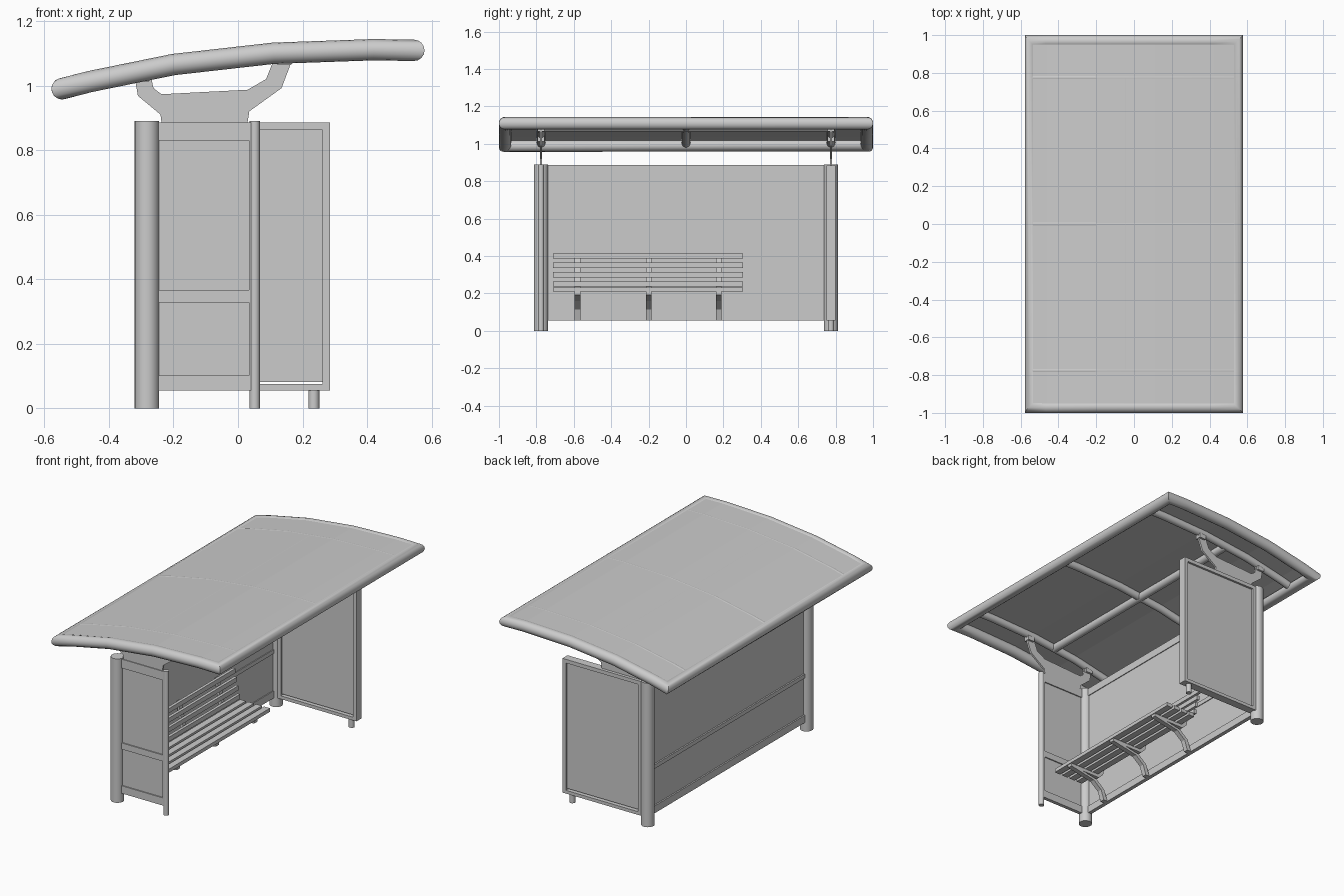
import bpy, bmesh, math
from mathutils import Vector

if "Cube" in bpy.data.objects:
    bpy.data.objects.remove(bpy.data.objects["Cube"], do_unlink=True)

grey = bpy.data.materials.new("light_grey")
grey.use_nodes = True
grey.diffuse_color = (0.6, 0.6, 0.6, 1)
grey.node_tree.nodes["Principled BSDF"].inputs["Base Color"].default_value = grey.diffuse_color


def finish(name, bm, smooth=False):
    bmesh.ops.recalc_face_normals(bm, faces=bm.faces)
    mesh = bpy.data.meshes.new(name)
    bm.to_mesh(mesh)
    bm.free()
    mesh.materials.append(grey)
    obj = bpy.data.objects.new(name, mesh)
    bpy.context.collection.objects.link(obj)
    if smooth:
        bpy.ops.object.select_all(action='DESELECT')
        obj.select_set(True)
        bpy.context.view_layer.objects.active = obj
        bpy.ops.object.shade_smooth_by_angle(angle=math.radians(35))
    return obj


def box(name, x0, x1, y0, y1, z0, z1):
    bm = bmesh.new()
    bmesh.ops.create_cube(bm, size=1)
    for v in bm.verts:
        v.co = ((x0 + x1) / 2 + v.co.x * (x1 - x0),
                (y0 + y1) / 2 + v.co.y * (y1 - y0),
                (z0 + z1) / 2 + v.co.z * (z1 - z0))
    return finish(name, bm)


def post(name, x, y, radius, z0, z1, sides=24):
    bm = bmesh.new()
    bmesh.ops.create_cone(bm, cap_ends=True, segments=sides, radius1=radius,
                          radius2=radius, depth=z1 - z0)
    bmesh.ops.translate(bm, verts=bm.verts, vec=(x, y, (z0 + z1) / 2))
    return finish(name, bm, True)


def tube(name, path, radius, closed=False, sides=16):
    # sweep a circle along a path with mitred joints
    pts = [Vector(p) for p in path]
    n = len(pts)
    bm = bmesh.new()
    rings = []
    for i, p in enumerate(pts):
        d1 = (pts[(i + 1) % n] - p).normalized()
        d0 = (p - pts[i - 1]).normalized()
        if not closed and i == 0:
            d0 = d1
        if not closed and i == n - 1:
            d1 = d0
        side = d0.cross(Vector((0, 0, 1)))
        side = side.normalized() if side.length > 0.001 else Vector((0, 1, 0))
        up = side.cross(d0)
        normal = d0 + d1
        ring = []
        for k in range(sides):
            a = 2 * math.pi * k / sides
            o = (side * math.cos(a) + up * math.sin(a)) * radius
            ring.append(bm.verts.new(p + o - d0 * (o.dot(normal) / d0.dot(normal))))
        rings.append(ring)
    for i in range(n if closed else n - 1):
        a, b = rings[i], rings[(i + 1) % n]
        for k in range(sides):
            m = (k + 1) % sides
            bm.faces.new((a[k], a[m], b[m], b[k]))
    if not closed:
        bm.faces.new(rings[0])
        bm.faces.new(rings[-1])
    return finish(name, bm, True)


def plate(name, profile, y, thick):
    # flat x-z outline given thickness along y
    bm = bmesh.new()
    face = bm.faces.new([bm.verts.new((x, y - thick / 2, z)) for x, z in profile])
    new = bmesh.ops.extrude_face_region(bm, geom=[face])["geom"]
    bmesh.ops.translate(bm, vec=(0, thick, 0),
                        verts=[g for g in new if isinstance(g, bmesh.types.BMVert)])
    return finish(name, bm)


END = 0.775      # y of the end frames
BACK = -0.282    # x of the back wall

# Roof: curved tubular frame, sheet, ribs and spine
arch = [(-0.545, 0.99), (-0.46, 1.012), (-0.2, 1.065), (0.11, 1.1), (0.42, 1.111), (0.545, 1.109)]
edge = 0.967
tube("roof_frame", [(x, -edge, z) for x, z in arch] +
     [(x, edge, z) for x, z in reversed(arch)], 0.033, closed=True)
sheet = [(x, z + 0.028) for x, z in arch] + [(x, z + 0.022) for x, z in reversed(arch)]
plate("roof_sheet", sheet, 0, 2 * edge)
for label, y in (("right", -END), ("middle", 0), ("left", END)):
    tube("roof_rib_" + label, [(x, y, z + 0.006) for x, z in arch], 0.023)
tube("roof_spine", [(-0.045, -END, 1.087), (-0.045, END, 1.087)], 0.024)

# Roof brackets above both end frames
bracket = [(-0.235, 0.87), (-0.24, 0.91), (-0.31, 0.968), (-0.322, 1.035), (-0.272, 1.04),
           (-0.262, 0.992), (-0.237, 0.973), (0.03, 0.987), (0.087, 1.02), (0.115, 1.09),
           (0.172, 1.09), (0.135, 0.992), (0.035, 0.92), (0.027, 0.87)]
for label, y in (("right", -END), ("left", END)):
    plate("roof_bracket_" + label, bracket, y, 0.012)
    for i, (x, z) in enumerate(((-0.297, 1.022), (0.143, 1.075))):
        box(f"bracket_clamp_{label}_{i}", x - 0.022, x + 0.022, y - 0.018, y + 0.018,
            z - 0.01, z + 0.025)
    post("back_post_" + label, BACK, y, 0.038, 0, 0.89)
post("front_post", 0.052, -END, 0.016, 0, 0.89)

# Back wall with rails
box("back_wall", BACK - 0.005, BACK + 0.005, -0.75, 0.74, 0.055, 0.885)
for label, z0, z1 in (("bottom", 0.055, 0.1), ("middle", 0.33, 0.355), ("top", 0.84, 0.887)):
    box("back_rail_" + label, BACK - 0.014, BACK + 0.01, -0.75, 0.74, z0, z1)

# Glazed side screen with rails
box("side_screen", -0.26, 0.045, -END - 0.004, -END + 0.004, 0.055, 0.885)
for label, z0, z1 in (("bottom", 0.055, 0.102), ("middle", 0.328, 0.367), ("top", 0.83, 0.885)):
    box("side_rail_" + label, -0.26, 0.045, -END - 0.011, -END + 0.011, z0, z1)
box("side_stile", 0.034, 0.045, -END - 0.011, -END + 0.011, 0.055, 0.885)

# Display case on the other end
x0, x1, z0, z1, rim = -0.255, 0.285, 0.055, 0.885, 0.023
ya, yb = END - 0.025, END + 0.025
box("case_left_stile", x1 - rim, x1, ya, yb, z0, z1)
box("case_right_stile", x0, x0 + rim, ya, yb, z0, z1)
box("case_top_rail", x0 + rim, x1 - rim, ya, yb, z1 - rim, z1)
box("case_bottom_rail", x0 + rim, x1 - rim, ya, yb, z0, z0 + 0.02)
box("case_panel", x0 + rim, x1 - rim, END - 0.012, END + 0.012, z0 + 0.027, z1 - rim)
post("case_foot", 0.235, END, 0.017, 0, z0, 16)

# Bench slats
BENCH = (-0.71, 0.305)
for i in range(4):
    x = -0.015 - 0.055 * i
    box(f"seat_slat_{i}", x - 0.02, x + 0.02, *BENCH, 0.21, 0.232)
    z = 0.25 + 0.05 * i
    x = -0.208 - 0.011 * i
    box(f"backrest_slat_{i}", x - 0.009, x + 0.009, *BENCH, z - 0.014, z + 0.014)

# Bench supports: a curved leg from the wall and a bent arm under the slats
leg = [(-0.272, 0.055), (-0.245, 0.055), (-0.225, 0.115), (-0.17, 0.16), (0.0, 0.192),
       (0.0, 0.21), (-0.2, 0.21), (-0.222, 0.24), (-0.258, 0.4), (-0.272, 0.4),
       (-0.24, 0.22), (-0.21, 0.19), (-0.09, 0.19), (-0.19, 0.172), (-0.247, 0.125)]
for i, y in enumerate((-0.58, -0.2, 0.175)):
    plate(f"bench_support_{i}", leg, y, 0.03)
